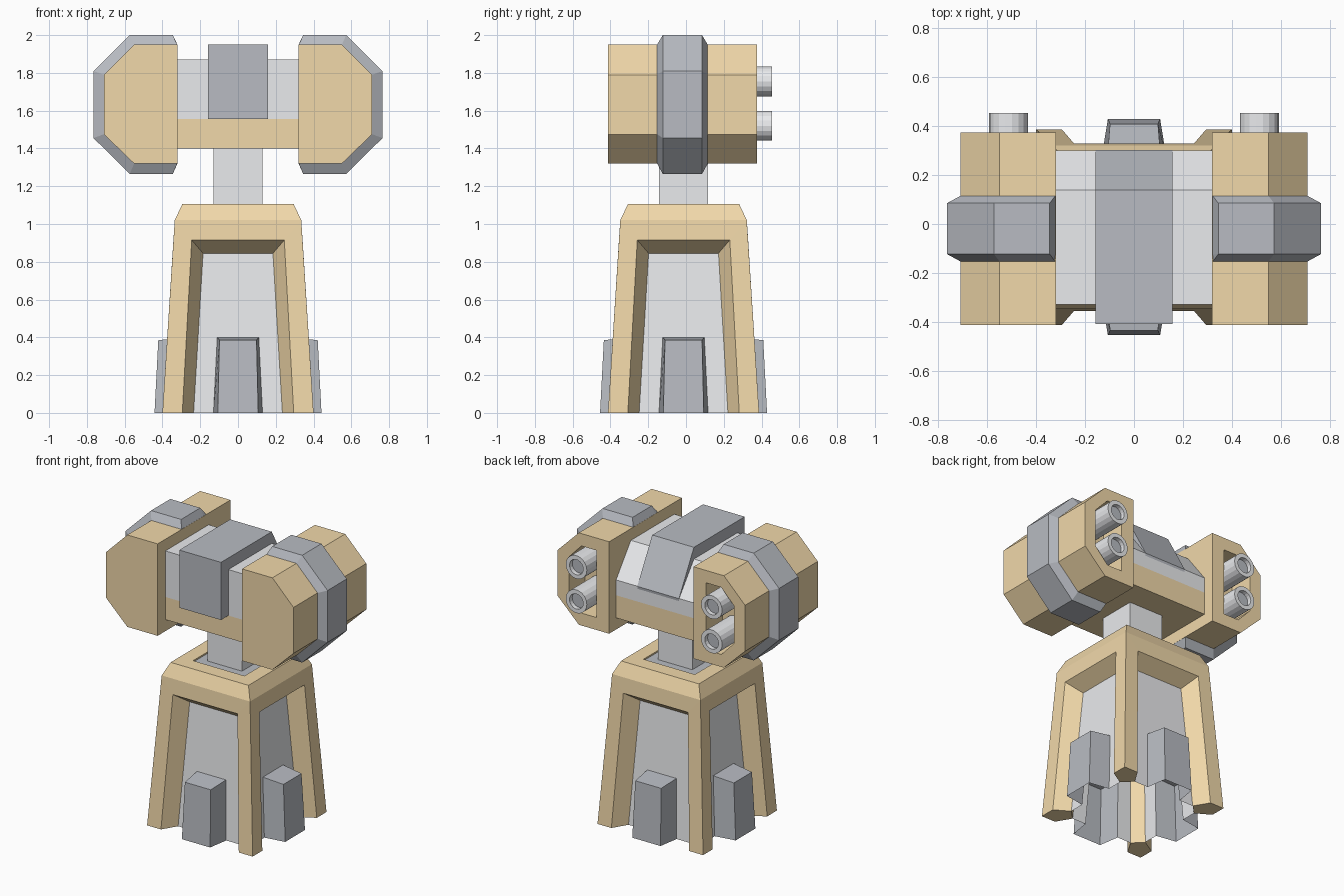
import bpy, bmesh, math

if "Cube" in bpy.data.objects:
    bpy.data.objects.remove(bpy.data.objects["Cube"])


def material(name, rgb):
    m = bpy.data.materials.new(name)
    m.diffuse_color = (*rgb, 1)
    m.use_nodes = True
    m.node_tree.nodes["Principled BSDF"].inputs["Base Color"].default_value = m.diffuse_color
    return m


ORANGE = material("orange_paint", (0.88, 0.69, 0.40))
DARK = material("dark_metal", (0.48, 0.50, 0.54))
LIGHT = material("light_metal", (0.82, 0.83, 0.85))
CY = -0.013  # centre of the tower in y


def build(name, polys, mat, recalc=True):
    """Make an object from polygons given as point lists, welding shared corners."""
    bm = bmesh.new()
    for poly in polys:
        bm.faces.new([bm.verts.new(p) for p in poly])
    bmesh.ops.remove_doubles(bm, verts=bm.verts, dist=1e-4)
    if recalc:
        bmesh.ops.recalc_face_normals(bm, faces=bm.faces)
    me = bpy.data.meshes.new(name)
    bm.to_mesh(me)
    bm.free()
    me.materials.append(mat)
    ob = bpy.data.objects.new(name, me)
    bpy.context.collection.objects.link(ob)
    return ob


def loft(name, rings, mat):
    """Skin equal-length rings and cap both ends."""
    polys = [rings[0], rings[-1]]
    for a, b in zip(rings, rings[1:]):
        n = len(a)
        polys += [[a[i], a[(i + 1) % n], b[(i + 1) % n], b[i]] for i in range(n)]
    return build(name, polys, mat)


def ring_y(profile, y, s=1):
    return [(s * x, y, z) for x, z in profile]


def prism_x(name, profile, half, mat):
    return loft(name, [[(x, y, z) for y, z in profile] for x in (-half, half)], mat)


def box(name, hx, y0, y1, z0, z1, mat):
    return prism_x(name, [(y0, z0), (y1, z0), (y1, z1), (y0, z1)], hx, mat)


def around(polys):
    """Repeat side polygons (u across, d outward, z up) on the four tower sides."""
    out = []
    for k in range(4):
        c, s = round(math.cos(k * math.pi / 2)), round(math.sin(k * math.pi / 2))
        out += [[(c * u + s * d, s * u - c * d + CY, z) for u, d, z in p] for p in polys]
    return out


def flip(p):
    return (-p[0], p[1], p[2])


def panel_d(z):
    return 0.30 - 0.064 * z


# Tower frame: four legs, sloped recess walls, chamfered top rim
O0, O1, T = (-.40, .40, 0), (-.335, .335, 1.02), (-.295, .295, 1.105)
I, J = (-.195, .195, 1.105), (-.195, .195, 1.08)
A0, A1 = (-.295, .40, 0), (-.245, .342, .915)
B0, B1 = (-.235, .30, 0), (-.185, panel_d(.845), .845)


def swap(p):  # same point seen from the neighbouring side of the corner
    return (-p[1], -p[0], p[2])


half_side = [[O0, A0, A1, O1], [A0, B0, B1, A1]]
side = half_side + [[flip(p) for p in f] for f in half_side]
side += [[a, b, flip(b), flip(a)] for a, b in ((O1, A1), (A1, B1), (O1, T), (T, I), (I, J))]
side += [[O0, A0, B0, swap(B0), swap(A0)], [B0, B1, swap(B1), swap(B0)]]
build("tower_frame", around(side), ORANGE)

# Recessed tower panels, notched where the foot blocks sit
R0, R1 = (-.13, .30, 0), (-.11, panel_d(.40), .40)
build("tower_panels", around([[B0, R0, R1, flip(R1), flip(R0), flip(B0), flip(B1), B1]]),
      LIGHT, recalc=False)

# Foot blocks, open underneath
F0, F1 = (-.107, .442, 0), (-.098, .422, .385)
build("foot_blocks", around([
    [F0, flip(F0), flip(F1), F1],
    [F1, flip(F1), flip(R1), R1],
    [flip(F0), flip(R0), flip(R1), flip(F1)],
    [R0, F0, F1, R1]]), DARK, recalc=False)

# Top plate and neck
box("tower_top_plate", .20, CY - .20, CY + .20, 1.06, 1.095, DARK)
box("neck", .13, CY - .13, CY + .13, 1.08, 1.42, LIGHT)

# Head: orange tray, light housing with sloped back, dark centre hood
box("head_tray", .325, -.33, .30, 1.40, 1.555, ORANGE)
prism_x("head_housing", [(-.33, 1.555), (.30, 1.555), (.30, 1.66), (.14, 1.87), (-.33, 1.87)],
        .325, LIGHT)
prism_x("head_hood", [(-.41, 1.555), (.29, 1.555), (.302, 1.66), (.14, 1.95), (-.41, 1.95)],
        .158, DARK)

# Side pods with chamfered outer edges, wrap bands and twin barrels
POD = [(.32, 1.95), (.55, 1.95), (.71, 1.79), (.71, 1.475), (.55, 1.32), (.32, 1.32)]
MOUTH = [(.415, 1.865), (.53, 1.865), (.625, 1.765), (.625, 1.505), (.53, 1.405), (.415, 1.405)]
BAND_IN = [(.321, 1.94)] + [(.322, 1.95)] + POD[1:5] + [(.322, 1.32), (.321, 1.33)]
BAND_OUT = [(.321, 1.95), (.345, 2.0), (.573, 2.0), (.765, 1.81),
            (.765, 1.455), (.573, 1.265), (.345, 1.265), (.321, 1.32)]


def circle(r, z, n=18):
    return [(.513 + r * math.cos(2 * math.pi * i / n), z + r * math.sin(2 * math.pi * i / n))
            for i in range(n)]


for s, tag in ((-1, "left"), (1, "right")):
    loft(f"{tag}_pod", [ring_y(POD, -.413, s), ring_y(POD, .375, s),
                        ring_y(MOUTH, .375, s), ring_y(MOUTH, .20, s)], ORANGE)
    loft(f"{tag}_pod_band", [ring_y(BAND_IN, -.153, s), ring_y(BAND_OUT, -.123, s),
                             ring_y(BAND_OUT, .085, s), ring_y(BAND_IN, .115, s)], DARK)
    for z, level in ((1.755, "upper"), (1.52, "lower")):
        loft(f"{tag}_{level}_barrel", [ring_y(circle(.08, z), .19, s), ring_y(circle(.08, z), .455, s),
                                       ring_y(circle(.052, z), .455, s),
                                       ring_y(circle(.052, z), .42, s)], LIGHT)
        loft(f"{tag}_{level}_bore", [ring_y(circle(.052, z), .41, s),
                                     ring_y(circle(.052, z), .425, s)], DARK)
